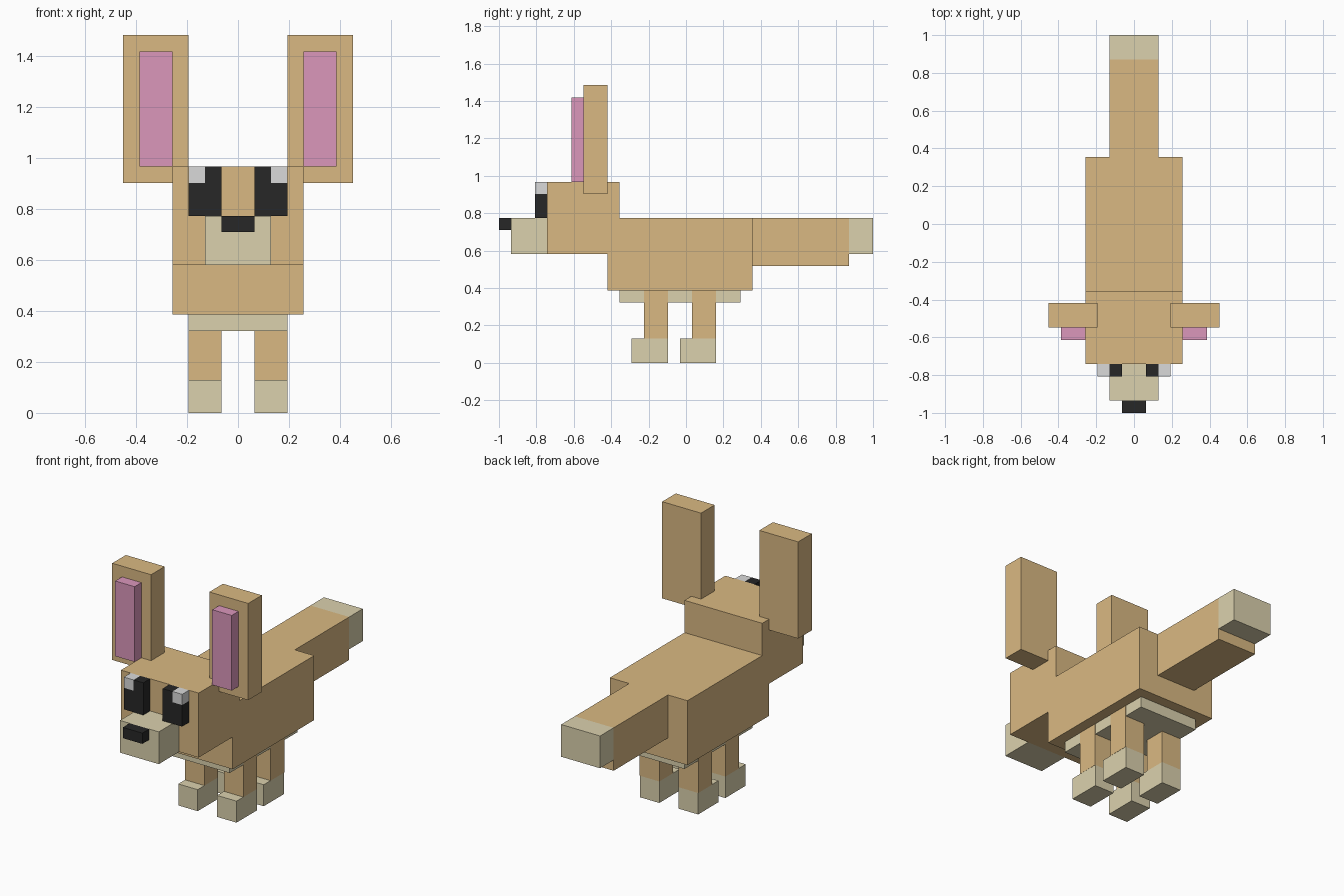
import bpy, bmesh

U = 2 / 31  # size of one block

cube = bpy.data.objects.get("Cube")
if cube:
    bpy.data.objects.remove(cube, do_unlink=True)


def material(name, r, g, b):
    mat = bpy.data.materials.new(name)
    mat.use_nodes = True
    mat.diffuse_color = (r, g, b, 1)
    bsdf = next(n for n in mat.node_tree.nodes if n.type == "BSDF_PRINCIPLED")
    bsdf.inputs["Base Color"].default_value = (r, g, b, 1)
    bsdf.inputs["Roughness"].default_value = 0.9
    return mat


TAN = material("sandy_fur", 0.70, 0.485, 0.225)
CREAM = material("cream_fur", 0.71, 0.64, 0.42)
PINK = material("ear_pink", 0.71, 0.31, 0.50)
BLACK = material("black", 0.02, 0.02, 0.02)
WHITE = material("eye_shine", 0.70, 0.70, 0.70)


def add_object(name, bm, mat):
    bmesh.ops.recalc_face_normals(bm, faces=bm.faces)
    mesh = bpy.data.meshes.new(name)
    bm.to_mesh(mesh)
    bm.free()
    mesh.materials.append(mat)
    obj = bpy.data.objects.new(name, mesh)
    bpy.context.collection.objects.link(obj)
    return obj


def extrude_profile(name, points, x0, x1, mat):
    """Side profile of (y, z) points in blocks, extruded from x0 to x1."""
    bm = bmesh.new()
    face = bm.faces.new([bm.verts.new((x0 * U, y * U, z * U)) for y, z in points])
    new = bmesh.ops.extrude_face_region(bm, geom=[face])["geom"]
    verts = [v for v in new if isinstance(v, bmesh.types.BMVert)]
    bmesh.ops.translate(bm, verts=verts, vec=((x1 - x0) * U, 0, 0))
    return add_object(name, bm, mat)


def block(name, x, y, z, mat):
    """Box from (low, high) ranges in blocks."""
    profile = [(y[0], z[0]), (y[1], z[0]), (y[1], z[1]), (y[0], z[1])]
    return extrude_profile(name, profile, x[0], x[1], mat)


def pair(name, x, y, z, mat):
    """The same box on both sides of the model."""
    block("left_" + name, x, y, z, mat)
    block("right_" + name, (-x[1], -x[0]), y, z, mat)


# Head and body share one side profile
extrude_profile("head_and_body",
                [(-11.5, 9), (-6.5, 9), (-6.5, 6), (5.5, 6),
                 (5.5, 12), (-5.5, 12), (-5.5, 15), (-11.5, 15)], -4, 4, TAN)
block("belly", (-3, 3), (-5.5, 4.5), (5, 6), CREAM)

# Tail with pale tip
block("tail", (-2, 2), (5.5, 13.5), (8, 12), TAN)
block("tail_tip", (-2, 2), (13.5, 15.5), (9, 12), CREAM)

# Face
block("muzzle", (-2, 2), (-14.5, -11.5), (9, 12), CREAM)
block("nose", (-1, 1), (-15.5, -14.5), (11, 12), BLACK)
eye_depth = (-12.5, -11.5)
pair("eye_lower", (1, 3), eye_depth, (12, 14), BLACK)
pair("eye_upper", (1, 2), eye_depth, (14, 15), BLACK)
pair("eye_shine", (2, 3), eye_depth, (14, 15), WHITE)

# Ears with raised pink inner panels
pair("ear", (3, 7), (-8.5, -6.5), (14, 23), TAN)
pair("inner_ear", (4, 6), (-9.5, -8.5), (15, 22), PINK)

# Legs reach up past the belly edge; paws stick out one block in front
for where, y in (("front", -3.5), ("back", 0.5)):
    pair(where + "_leg", (1, 3.015), (y, y + 2), (2, 6), TAN)
    pair(where + "_paw", (1, 3), (y - 1, y + 2), (0, 2), CREAM)
